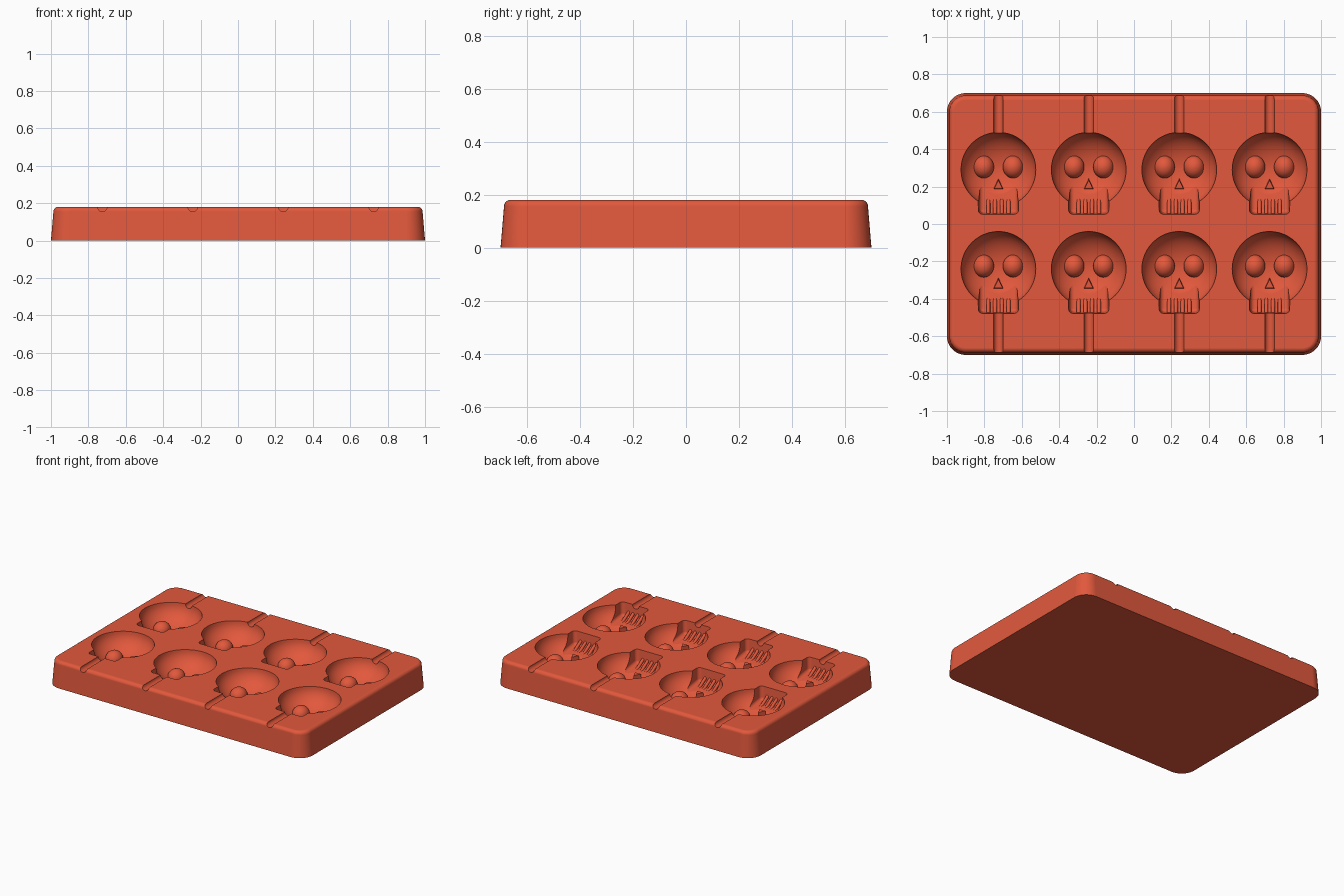
import bpy
import bmesh
import math
from mathutils import Matrix, Vector

if "Cube" in bpy.data.objects:
    bpy.data.objects.remove(bpy.data.objects["Cube"], do_unlink=True)

HEIGHT = 0.18
COLUMNS = [-0.725, -0.242, 0.242, 0.725]
ROWS = [0.29, -0.24]

silicone = bpy.data.materials.new("red_silicone")
silicone.use_nodes = True
COLOUR = (0.76, 0.098, 0.045, 1)
silicone.diffuse_color = COLOUR
silicone.node_tree.nodes["Principled BSDF"].inputs["Base Color"].default_value = COLOUR


def make_object(name, bm):
    bmesh.ops.recalc_face_normals(bm, faces=bm.faces)
    mesh = bpy.data.meshes.new(name)
    bm.to_mesh(mesh)
    bm.free()
    obj = bpy.data.objects.new(name, mesh)
    bpy.context.collection.objects.link(obj)
    return obj


def apply_modifiers(obj):
    graph = bpy.context.evaluated_depsgraph_get()
    mesh = bpy.data.meshes.new_from_object(obj.evaluated_get(graph))
    obj.modifiers.clear()
    obj.data = mesh


def combine(obj, tool, operation):
    mod = obj.modifiers.new(operation, "BOOLEAN")
    mod.operation = operation
    mod.solver = "EXACT"
    mod.object = tool
    bpy.context.view_layer.update()
    apply_modifiers(obj)
    bpy.data.objects.remove(tool, do_unlink=True)


def add_ball(bm, centre, radii):
    matrix = Matrix.Translation(centre) @ Matrix.Diagonal((*radii, 1))
    bmesh.ops.create_uvsphere(bm, u_segments=48, v_segments=24, radius=1, matrix=matrix)


def add_rod(bm, start, end, radius):
    start, end = Vector(start), Vector(end)
    turn = (end - start).to_track_quat("Z", "Y").to_matrix().to_4x4()
    bmesh.ops.create_cone(bm, cap_ends=True, segments=24, radius1=radius, radius2=radius,
                          depth=(end - start).length,
                          matrix=Matrix.Translation((start + end) / 2) @ turn)


def hull(name, points):
    bm = bmesh.new()
    for p in points:
        bm.verts.new(p)
    bmesh.ops.convex_hull(bm, input=list(bm.verts))
    return make_object(name, bm)


# Tray body: rounded rectangle rings with drafted walls and a soft rim
def rounded_ring(bm, inset, z, radius=0.1, steps=10):
    ring = []
    for corner, (sx, sy) in enumerate([(1, 1), (-1, 1), (-1, -1), (1, -1)]):
        for i in range(steps + 1):
            a = math.pi / 2 * (corner + i / steps)
            r = radius - inset
            ring.append(bm.verts.new((sx * (1 - radius) + r * math.cos(a),
                                      sy * (0.7 - radius) + r * math.sin(a), z)))
    return ring


bm = bmesh.new()
rings = [rounded_ring(bm, 0, 0), rounded_ring(bm, 0.013, HEIGHT - 0.025)]
for i in range(1, 7):
    a = math.pi / 2 * i / 6
    rings.append(rounded_ring(bm, 0.013 + 0.025 * (1 - math.cos(a)),
                              HEIGHT - 0.025 * (1 - math.sin(a))))
for low, high in zip(rings, rings[1:]):
    for i in range(len(low)):
        j = (i + 1) % len(low)
        bm.faces.new((low[i], low[j], high[j], high[i]))
bm.faces.new(rings[0][::-1])
bm.faces.new(rings[-1])
tray = make_object("mould_tray", bm)

# Cranium hollow
bm = bmesh.new()
add_ball(bm, (0, 0, 0), (0.2, 0.2, 0.14))
skull = make_object("skull_cutter", bm)

# Jaw hollow, with a floor that rises towards the chin
jaw = hull("jaw_cutter", [(s * x, y, z) for s in (-1, 1) for x, y, z in [
    (0.112, -0.06, 0.06), (0.112, -0.244, 0.06),
    (0.1, -0.06, -0.115), (0.1, -0.23, -0.09)]])
bevel = jaw.modifiers.new("rounding", "BEVEL")
bevel.width = 0.022
bevel.segments = 5
bpy.context.view_layer.update()
apply_modifiers(jaw)
combine(skull, jaw, "UNION")

# Eye domes
bm = bmesh.new()
for side in (-1, 1):
    add_ball(bm, (side * 0.079, 0.015, -0.125), (0.055, 0.06, 0.055))
combine(skull, make_object("eyes", bm), "DIFFERENCE")

# Nose wedge
nose = hull("nose", [(x * k, -0.085 + y * k, z) for z, k in [(-0.2, 1.2), (-0.092, 0.75)]
                     for x, y in [(-0.03, -0.022), (0.03, -0.022), (0, 0.04)]])
combine(skull, nose, "DIFFERENCE")

# Ridges between the teeth
bm = bmesh.new()
for x in (-0.054, -0.018, 0.018, 0.054):
    add_rod(bm, (x, -0.155, -0.112), (x, -0.29, -0.03), 0.0105)
combine(skull, make_object("tooth_ridges", bm), "DIFFERENCE")

# Repeat the skull hollow over the tray
bm = bmesh.new()
for x in COLUMNS:
    for y in ROWS:
        known = len(bm.verts)
        bm.from_mesh(skull.data)
        bm.verts.ensure_lookup_table()
        bmesh.ops.translate(bm, verts=bm.verts[known:], vec=(x, y, HEIGHT))
bpy.data.objects.remove(skull, do_unlink=True)
combine(tray, make_object("skull_cutters", bm), "DIFFERENCE")

# Stick grooves running out to the long edges
bm = bmesh.new()
for x in COLUMNS:
    for side in (-1, 1):
        add_rod(bm, (x, side * 0.465, HEIGHT), (x, side * 0.8, HEIGHT), 0.025)
combine(tray, make_object("groove_cutters", bm), "DIFFERENCE")

# Finish
tray.data.materials.clear()
tray.data.materials.append(silicone)
bpy.ops.object.select_all(action="DESELECT")
tray.select_set(True)
bpy.context.view_layer.objects.active = tray
bpy.ops.object.shade_smooth_by_angle(angle=math.radians(30))
weighted = tray.modifiers.new("weighted_normals", "WEIGHTED_NORMAL")
weighted.keep_sharp = True
